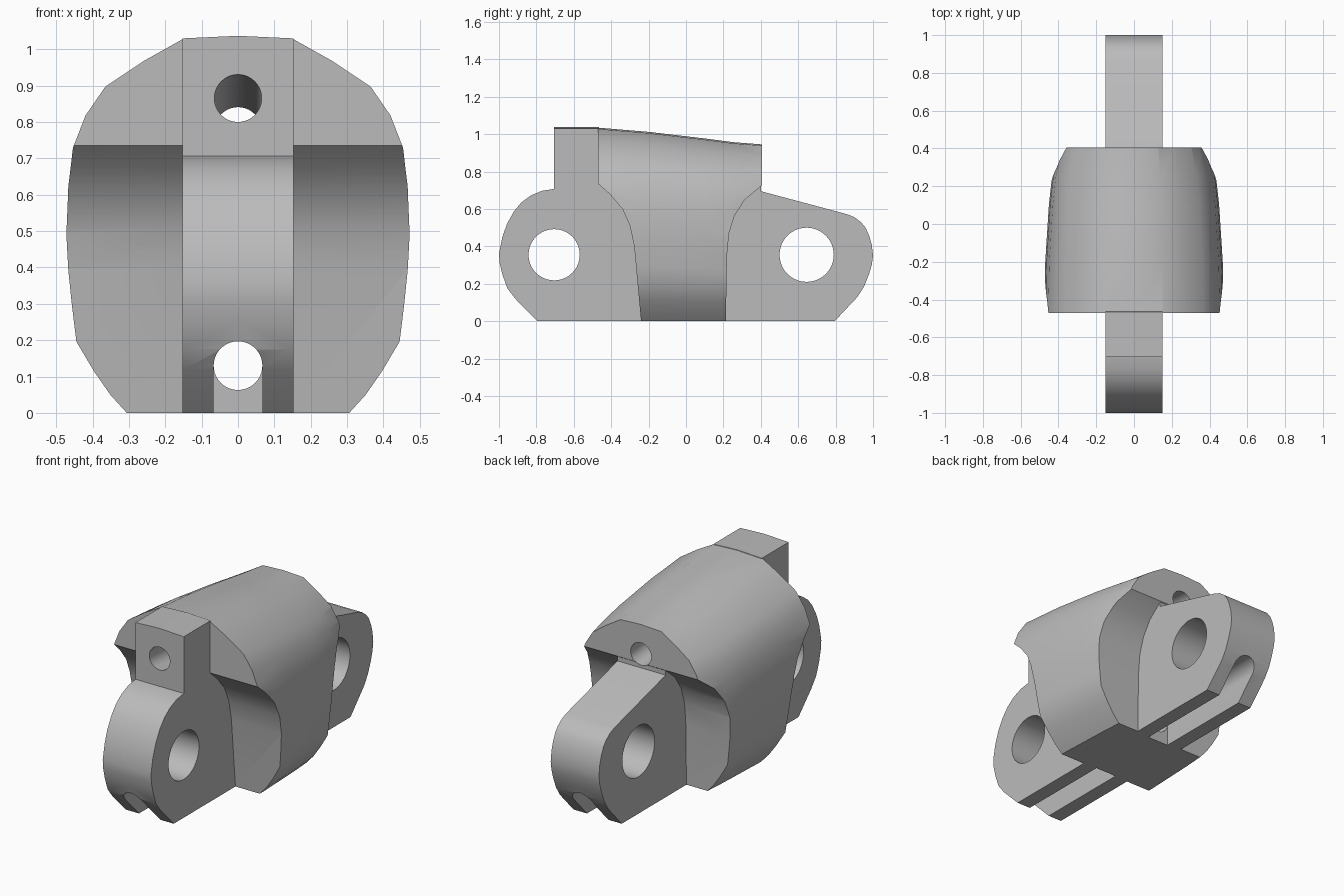
import bpy, bmesh, math
from mathutils import Vector

if "Cube" in bpy.data.objects:
    bpy.data.objects.remove(bpy.data.objects["Cube"], do_unlink=True)

grey = bpy.data.materials.new("plain_grey")
grey.diffuse_color = (0.5, 0.5, 0.5, 1)
grey.use_nodes = True
grey.node_tree.nodes["Principled BSDF"].inputs["Base Color"].default_value = (0.5, 0.5, 0.5, 1)


def loft(name, rings):
    """Closed solid through rings of equal point count."""
    bm = bmesh.new()
    loops = [[bm.verts.new(p) for p in ring] for ring in rings]
    n = len(loops[0])
    for a, b in zip(loops, loops[1:]):
        for i in range(n):
            j = (i + 1) % n
            bm.faces.new((a[i], a[j], b[j], b[i]))
    bm.faces.new(loops[0])
    bm.faces.new(loops[-1])
    bmesh.ops.recalc_face_normals(bm, faces=bm.faces)
    mesh = bpy.data.meshes.new(name)
    bm.to_mesh(mesh)
    bm.free()
    mesh.materials.append(grey)
    ob = bpy.data.objects.new(name, mesh)
    bpy.context.collection.objects.link(ob)
    return ob


def side_prism(name, profile, half, crown=0.0):
    """Extrude a (y, z) profile across x; crown lifts the middle of the top."""
    def ring(x, lift):
        return [(x, y, z + (lift if z > 1 else 0)) for y, z in profile]
    return loft(name, [ring(-half, 0), ring(0, crown), ring(half, 0)])


def rod(name, start, end, radius, sides=40):
    """Round cutter from start to end."""
    a, b = Vector(start), Vector(end)
    u = (b - a).orthogonal().normalized()
    v = (b - a).normalized().cross(u)
    angles = [math.tau * i / sides for i in range(sides)]
    return loft(name, [[p + radius * (math.cos(t) * u + math.sin(t) * v) for t in angles]
                       for p in (a, b)])


def boolean(target, tool, operation):
    tool.hide_render = True
    mod = target.modifiers.new("cut", "BOOLEAN")
    mod.operation, mod.object, mod.solver = operation, tool, "EXACT"
    bpy.context.view_layer.objects.active = target
    bpy.ops.object.modifier_apply(modifier=mod.name)
    bpy.data.objects.remove(tool, do_unlink=True)


# Barrel body: one rounded outline, tapering towards the back
half_outline = [(.31, 0), (.355, .05), (.40, .115), (.45, .2), (.462, .3), (.472, .4),
                (.477, .5), (.47, .63), (.455, .73), (.42, .82), (.365, .9), (.26, .97),
                (.153, 1.03)]
outline = half_outline + [(0, 1.037)] + [(-x, z) for x, z in reversed(half_outline)]
stations = [(-.5, 1, 1), (-.2, .985, .976), (.1, .945, .942), (.25, .91, .923),
            (.41, .83, .911), (.45, .81, .908)]
knuckle = loft("knuckle_body", [[(x * sx, y, z * sz) for x, z in outline]
                                for y, sx, sz in stations])

# Hollowed front and back of the body
front_hollow = [(-.47, 1.2), (-.47, .735), (-.405, .677), (-.34, .6), (-.3, .51),
                (-.277, .4), (-.24, 0), (-.235, -.1)]
back_hollow = [(.212, -.1), (.213, 0), (.219, .35), (.23, .47), (.26, .565),
               (.315, .65), (.405, .725), (.406, 1.2)]
boolean(knuckle, side_prism("body_trim", front_hollow + back_hollow, .8), "INTERSECT")

# Central tongue with a lug at each end and an upright block in front
front_lug = [(-.795, 0), (-.91, .117), (-.955, .175), (-.982, .25), (-.996, .31), (-1, .36),
             (-.982, .45), (-.957, .52), (-.92, .587), (-.88, .635), (-.83, .672),
             (-.77, .697), (-.705, .707)]
block = [(-.705, 1.03), (-.465, 1.03), (-.40, .8), (.40, .8)]
back_lug = [(.40, .695), (.86, .572), (.90, .556), (.935, .53), (.96, .5), (.98, .455),
            (.993, .41), (1, .35), (.993, .3), (.978, .25), (.952, .185), (.917, .13),
            (.795, 0)]
boolean(knuckle, side_prism("tongue", front_lug + block + back_lug, .152, .007), "UNION")

# Cross pin holes in the lugs
for y, radius in ((-.705, .137), (.645, .145)):
    boolean(knuckle, rod("pin_hole", (-.5, y, .355), (.5, y, .355), radius), "DIFFERENCE")

# Upper cord hole sloping down to the back, and lower cord tunnel
boolean(knuckle, rod("upper_hole", (0, -.9, .881), (0, .6, .76), .065), "DIFFERENCE")
boolean(knuckle, rod("lower_tunnel", (0, -1.2, .13), (0, 1.2, .13), .067), "DIFFERENCE")

# Open slots under each lug, leading into the tunnel
for y0, y1 in ((-1.2, -.235), (.2, 1.2)):
    slot = [(y0, -.1), (y1, -.1), (y1, .13), (y0, .13)]
    boolean(knuckle, side_prism("lug_slot", slot, .0669), "DIFFERENCE")

# Smooth curved surfaces, sharp machined edges
bpy.ops.object.select_all(action="DESELECT")
knuckle.select_set(True)
bpy.context.view_layer.objects.active = knuckle
bpy.ops.object.shade_smooth_by_angle(angle=math.radians(32))
